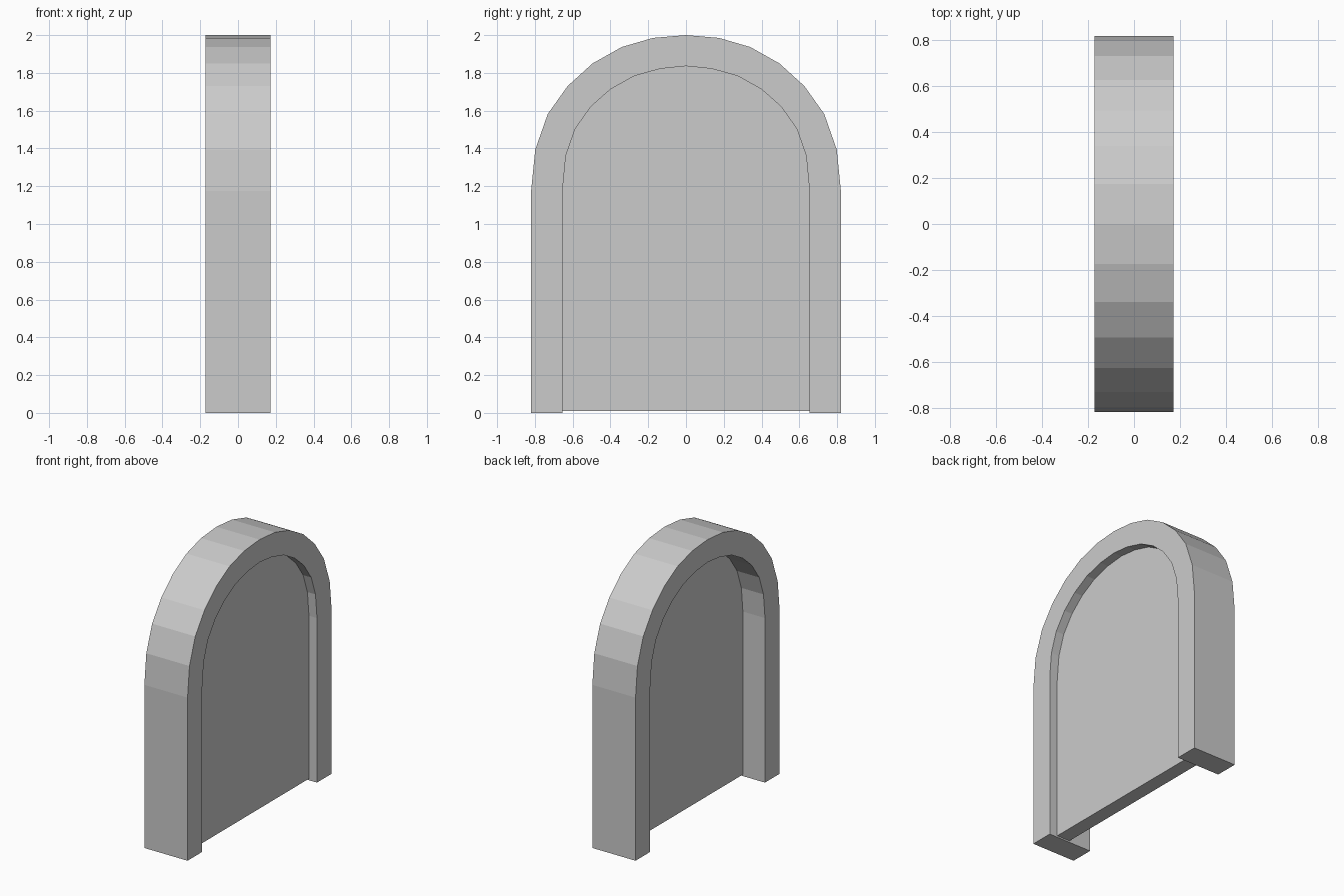
import bpy, bmesh

if "Cube" in bpy.data.objects:
    bpy.data.objects.remove(bpy.data.objects["Cube"])

# Half profiles (y, z) from the crown down to the springing line
OUTER = [(0, 2.0), (.175, 1.985), (.34, 1.937), (.495, 1.85), (.627, 1.73),
         (.732, 1.582), (.798, 1.394), (.82, 1.175)]
INNER = [(0, 1.836), (.137, 1.822), (.275, 1.783), (.4, 1.713), (.503, 1.622),
         (.587, 1.503), (.636, 1.362), (.653, 1.185)]


def arch(half, bottom):
    """Full arch path, from the -y foot over the crown to the +y foot."""
    right = half + [(half[-1][0], bottom)]
    return [(-y, z) for y, z in reversed(right[1:])] + right


def extrude_part(name, polygons, x0, x1):
    """Extrude joined polygons in the YZ plane from x0 to x1."""
    bm = bmesh.new()
    for poly in polygons:
        bm.faces.new([bm.verts.new((x0, y, z)) for y, z in poly])
    bmesh.ops.remove_doubles(bm, verts=bm.verts[:], dist=1e-5)
    ret = bmesh.ops.extrude_face_region(bm, geom=bm.faces[:], use_keep_orig=True)
    moved = [v for v in ret["geom"] if isinstance(v, bmesh.types.BMVert)]
    bmesh.ops.translate(bm, verts=moved, vec=(x1 - x0, 0, 0))
    bmesh.ops.recalc_face_normals(bm, faces=bm.faces[:])
    mesh = bpy.data.meshes.new(name)
    bm.to_mesh(mesh)
    bm.free()
    obj = bpy.data.objects.new(name, mesh)
    bpy.context.collection.objects.link(obj)
    return obj


# Arched surround: a strip of quads between outer and inner paths
out, inn = arch(OUTER, 0), arch(INNER, 0)
quads = [(out[i], out[i + 1], inn[i + 1], inn[i]) for i in range(len(out) - 1)]
extrude_part("arch_frame", quads, -.172, .172)

# Recessed panel, set nearer the +x face and just off the ground
extrude_part("door_panel", [arch(INNER, .011)], .004, .108)
